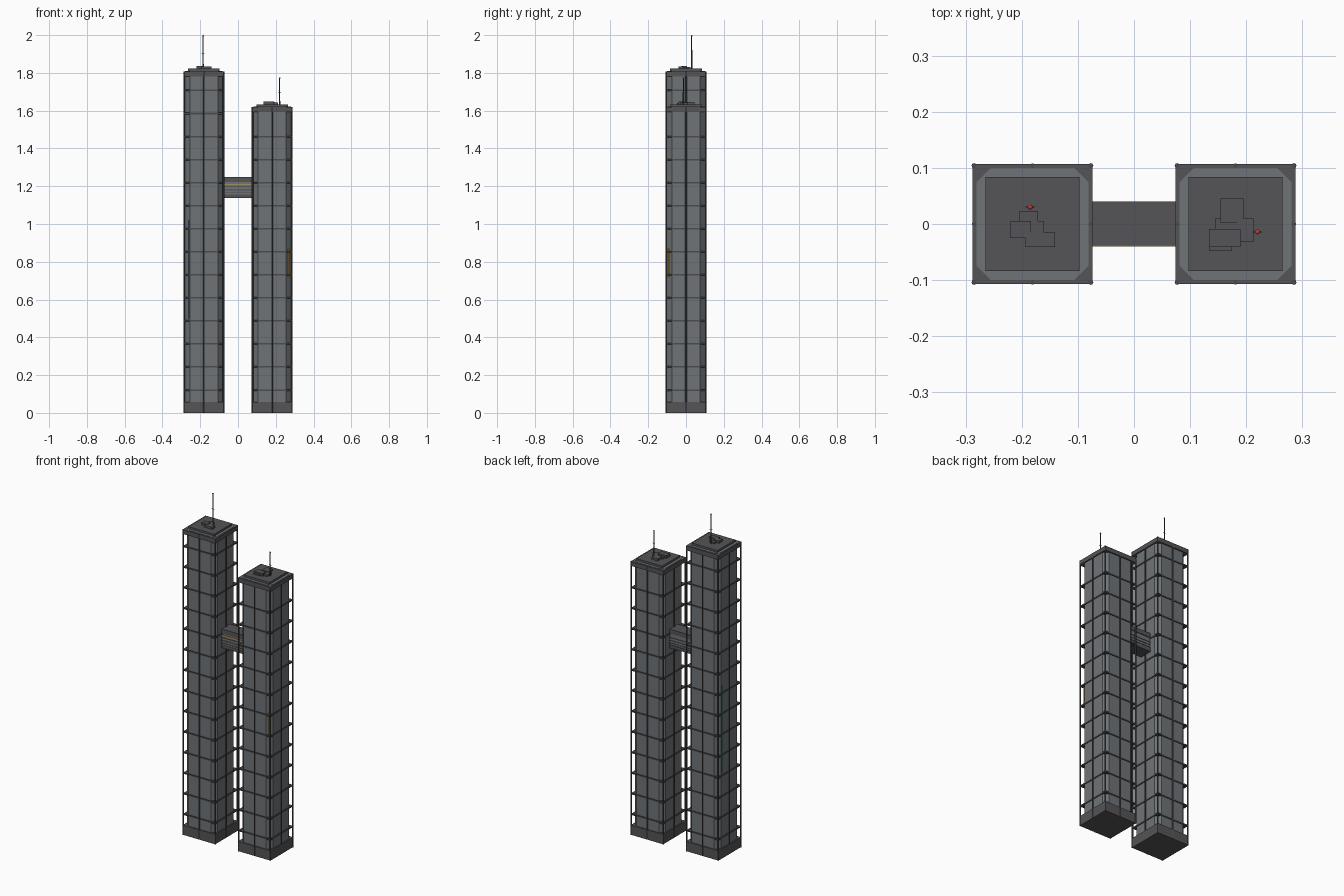
import bpy, bmesh
from math import pi

if "Cube" in bpy.data.objects:
    bpy.data.objects.remove(bpy.data.objects["Cube"])


def material(name, rgb):
    m = bpy.data.materials.new(name)
    m.diffuse_color = (*rgb, 1)
    m.use_nodes = True
    m.node_tree.nodes["Principled BSDF"].inputs["Base Color"].default_value = m.diffuse_color
    return m


GLASS = material("glass", (0.16, 0.175, 0.185))
FRAME = material("frame", (0.07, 0.07, 0.075))
ROOF = material("roof", (0.09, 0.09, 0.095))
AMBER = material("amber", (0.7, 0.4, 0.08))
TEAL = material("teal", (0.1, 0.4, 0.45))
RED = material("red", (0.9, 0.08, 0.05))


def finish(bm, name, mat):
    me = bpy.data.meshes.new(name)
    bm.to_mesh(me)
    bm.free()
    me.materials.append(mat)
    ob = bpy.data.objects.new(name, me)
    bpy.context.collection.objects.link(ob)
    return ob


def add_box(bm, x0, x1, y0, y1, z0, z1):
    vs = bmesh.ops.create_cube(bm, size=1)["verts"]
    bmesh.ops.scale(bm, vec=(x1 - x0, y1 - y0, z1 - z0), verts=vs)
    bmesh.ops.translate(bm, vec=((x0 + x1) / 2, (y0 + y1) / 2, (z0 + z1) / 2), verts=vs)


def boxes(name, mat, *dims):
    bm = bmesh.new()
    for d in dims:
        add_box(bm, *d)
    return finish(bm, name, mat)


def add_rod(bm, x, y, z0, z1, r0, r1):
    vs = bmesh.ops.create_cone(bm, cap_ends=True, segments=8, radius1=r0, radius2=r1,
                               depth=z1 - z0)["verts"]
    bmesh.ops.translate(bm, vec=(x, y, (z0 + z1) / 2), verts=vs)


def tower(side, cx, top, mast, mast_top, plant):
    def sq(h, z0, z1):
        return (cx - h, cx + h, -h, h, z0, z1)

    # plinth
    boxes(side + "_plinth", ROOF, sq(0.106, 0, 0.058))

    # glass shaft with chamfered corners
    h, c = 0.1, 0.026
    bm = bmesh.new()
    pts = [(h, c - h), (h, h - c), (h - c, h), (c - h, h),
           (-h, h - c), (-h, c - h), (c - h, -h), (h - c, -h)]
    face = bm.faces.new([bm.verts.new((cx + x, y, 0.05)) for x, y in pts])
    ext = bmesh.ops.extrude_face_region(bm, geom=[face])["geom"]
    bmesh.ops.translate(bm, vec=(0, 0, top + 0.002 - 0.05),
                        verts=[v for v in ext if isinstance(v, bmesh.types.BMVert)])
    bmesh.ops.recalc_face_normals(bm, faces=bm.faces)
    finish(bm, side + "_glass_shaft", GLASS)

    # floor bands
    zs = [0.121 + 0.122 * i for i in range(14)]
    boxes(side + "_floor_bands", FRAME,
          *[sq(0.104, z - 0.004, z + 0.004) for z in zs if z < top - 0.05])

    # corner posts and mid-face mullions
    bm = bmesh.new()
    for i in (-1, 0, 1):
        for j in (-1, 0, 1):
            if i or j:
                r = 0.0045 if i and j else 0.004
                add_rod(bm, cx + i * 0.104, j * 0.104, 0, top, r, r)
    finish(bm, side + "_posts", FRAME)

    # roof slab, upper tier and plant boxes
    boxes(side + "_roof_slab", ROOF, sq(0.107, top - 0.026, top))
    boxes(side + "_roof_tier", ROOF, sq(0.084, top, top + 0.014))
    boxes(side + "_roof_plant", ROOF,
          *[(*p[:4], top + 0.01, top + p[4]) for p in plant])

    # mast with crossbars and beacon
    mx, my = mast
    bm = bmesh.new()
    add_rod(bm, mx, my, top, mast_top - 0.005, 0.004, 0.0025)
    zc = (top + mast_top) / 2
    add_box(bm, mx - 0.008, mx + 0.008, my - 0.001, my + 0.001, zc - 0.001, zc + 0.001)
    finish(bm, side + "_mast", FRAME)
    bm = bmesh.new()
    vs = bmesh.ops.create_icosphere(bm, subdivisions=2, radius=0.0045)["verts"]
    for v in vs:
        v.co += type(v.co)((mx, my, mast_top - 0.0045))
    finish(bm, side + "_beacon", RED)


tower("tall_tower", -0.181, 1.808, (-0.185, 0.03), 2.0, [
    (-0.204, -0.171, -0.005, 0.023, 0.022), (-0.22, -0.184, -0.025, 0.005, 0.028),
    (-0.186, -0.161, -0.025, 0.005, 0.024), (-0.193, -0.141, -0.041, -0.014, 0.026)])
tower("short_tower", 0.181, 1.619, (0.22, -0.014), 1.777, [
    (0.154, 0.195, 0.003, 0.045, 0.026), (0.144, 0.19, -0.01, 0.01, 0.022),
    (0.134, 0.19, -0.041, -0.009, 0.03), (0.184, 0.213, -0.032, 0.01, 0.024),
    (0.134, 0.175, -0.047, -0.03, 0.022)])

# sky bridge: glazed core, floor, roof and rails
X = 0.083
boxes("bridge_core", GLASS, (-X, X, -0.036, 0.036, 1.15, 1.235))
boxes("bridge_floor_and_roof", ROOF,
      (-X, X, -0.038, 0.04, 1.137, 1.155), (-X, X, -0.038, 0.04, 1.222, 1.248))
boxes("bridge_rails", FRAME, *[(-X, X, -0.038, 0.038, z - 0.002, z + 0.002)
                               for z in (1.165, 1.18, 1.197)])
boxes("bridge_light_strip", AMBER, (-X, X, -0.04, -0.03, 1.208, 1.213))

# accent light strips on the shafts
boxes("teal_strip", TEAL, (-0.262, -0.259, -0.102, -0.099, 0.5, 1.02),
      (-0.282, -0.279, 0.06, 0.063, 0.5, 1.02))
boxes("amber_strip", AMBER, (0.266, 0.269, -0.094, -0.09, 0.72, 0.87))
